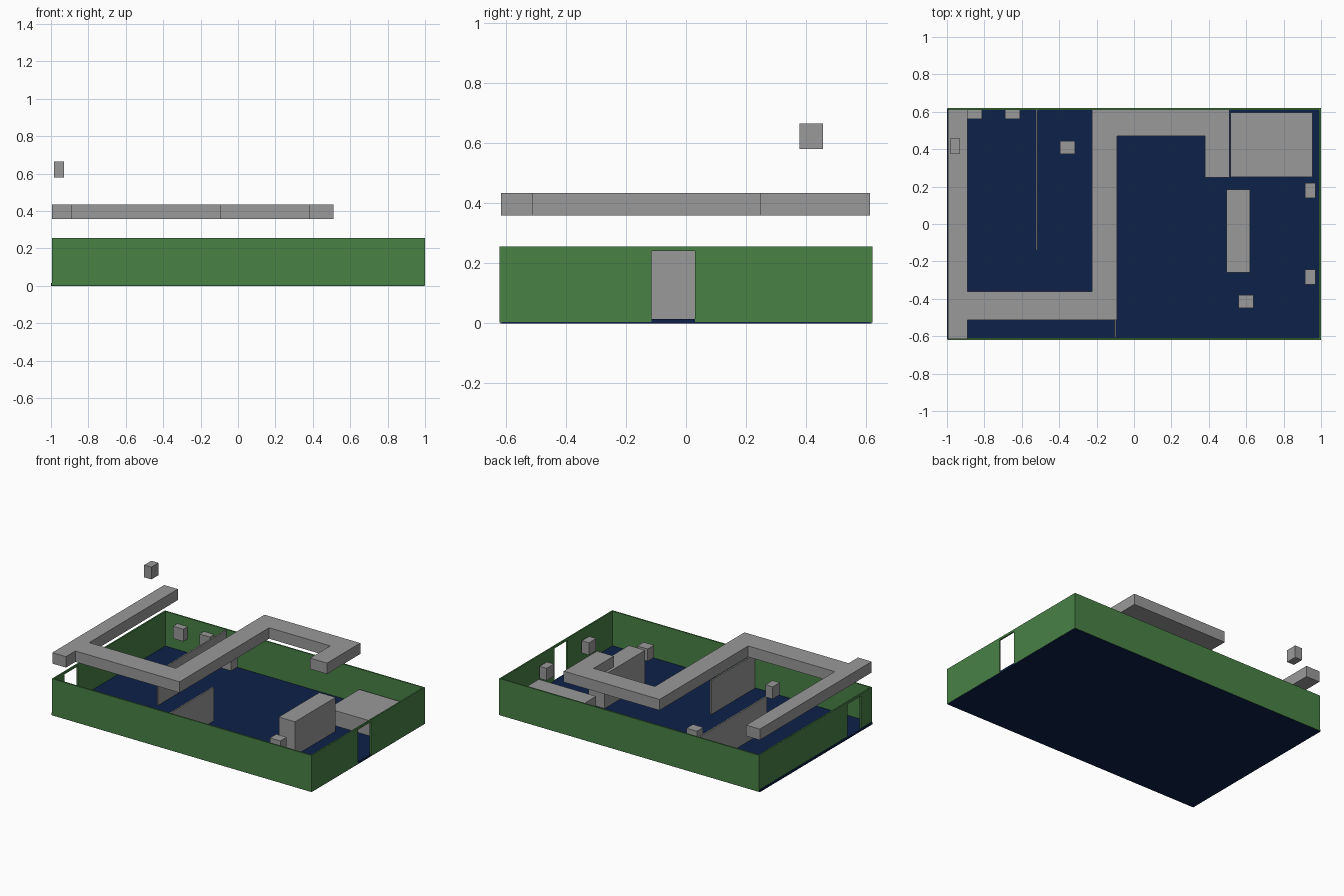
import bpy
import bmesh
from mathutils import Vector

cube = bpy.data.objects.get("Cube")
if cube:
    bpy.data.objects.remove(cube, do_unlink=True)


def make_material(name, color):
    mat = bpy.data.materials.new(name)
    mat.use_nodes = True
    mat.diffuse_color = (*color, 1)
    mat.node_tree.nodes["Principled BSDF"].inputs["Base Color"].default_value = (*color, 1)
    return mat


GREEN = make_material("wall green", (0.065, 0.22, 0.06))
NAVY = make_material("floor navy", (0.004, 0.015, 0.065))
GREY = make_material("fitting grey", (0.32, 0.32, 0.32))


def finish(name, bm, mat):
    bmesh.ops.recalc_face_normals(bm, faces=bm.faces)
    mesh = bpy.data.meshes.new(name)
    bm.to_mesh(mesh)
    bm.free()
    mesh.materials.append(mat)
    obj = bpy.data.objects.new(name, mesh)
    bpy.context.collection.objects.link(obj)
    return obj


def box(name, xs, ys, zs, mat):
    """Box spanning the given ranges on each axis."""
    bm = bmesh.new()
    bmesh.ops.create_cube(bm, size=1)
    for v in bm.verts:
        v.co = Vector([r[0] + (c + 0.5) * (r[1] - r[0]) for c, r in zip(v.co, (xs, ys, zs))])
    return finish(name, bm, mat)


def door_wall(name, xs, door, bottom):
    """Side wall outline with a doorway notch, extruded to its thickness."""
    a, b = door
    outline = [(-HALF_Y, bottom), (a, bottom), (a, DOOR_TOP), (b, DOOR_TOP),
               (b, bottom), (HALF_Y, bottom), (HALF_Y, WALL_TOP), (-HALF_Y, WALL_TOP)]
    bm = bmesh.new()
    face = bm.faces.new([bm.verts.new((xs[0], y, z)) for y, z in outline])
    side = bmesh.ops.extrude_face_region(bm, geom=[face])
    verts = [g for g in side["geom"] if isinstance(g, bmesh.types.BMVert)]
    bmesh.ops.translate(bm, vec=(xs[1] - xs[0], 0, 0), verts=verts)
    return finish(name, bm, GREEN)


HALF_Y, WALL_TOP, DOOR_TOP, FLOOR = 0.62, 0.255, 0.24, 0.015

# Floor and outer walls
box("floor", (-1, 0.998), (-0.618, 0.618), (0, FLOOR), NAVY)
box("front_wall", (-0.995, 1), (-HALF_Y, -0.61), (0.002, WALL_TOP), GREEN)
box("back_wall", (-0.995, 1), (0.61, HALF_Y), (0.002, WALL_TOP), GREEN)
door_wall("left_wall", (0.99, 1), (-0.115, 0.03), 0.004)
door_wall("right_wall", (-0.995, -0.985), (-0.495, -0.35), 0.012)

# Inner partitions
box("back_partition", (-0.525, -0.515), (-0.14, 0.612), (FLOOR, 0.25), GREY)
box("front_partition", (-0.105, -0.095), (-0.608, -0.13), (FLOOR, 0.25), GREY)

# Counter and low platform
box("counter", (0.495, 0.62), (-0.26, 0.185), (FLOOR, 0.25), GREY)
box("platform", (0.515, 0.955), (0.25, 0.595), (FLOOR, 0.12), GREY)

# Overhead duct run
ducts = {
    "duct_side": ((-0.995, -0.89), (-0.615, 0.612)),
    "duct_front": ((-0.89, -0.09), (-0.512, -0.36)),
    "duct_middle": ((-0.225, -0.09), (-0.36, 0.612)),
    "duct_back": ((-0.09, 0.51), (0.47, 0.612)),
    "duct_end": ((0.38, 0.51), (0.248, 0.47)),
}
for name, (xs, ys) in ducts.items():
    box(name, xs, ys, (0.358, 0.434), GREY)

# Small hanging units: centre x, centre y, width, depth, base height
units = [
    (-0.853, 0.587, 0.08, 0.05, 0.11),
    (-0.65, 0.587, 0.08, 0.05, 0.11),
    (-0.355, 0.41, 0.08, 0.07, 0.11),
    (0.943, 0.18, 0.055, 0.08, 0.11),
    (0.943, -0.283, 0.055, 0.08, 0.11),
    (0.6, -0.415, 0.08, 0.07, 0.11),
    (-0.957, 0.417, 0.055, 0.078, 0.58),
]
for i, (x, y, w, d, z) in enumerate(units):
    box(f"small_unit_{i + 1}", (x - w / 2, x + w / 2), (y - d / 2, y + d / 2), (z, z + 0.085), GREY)
